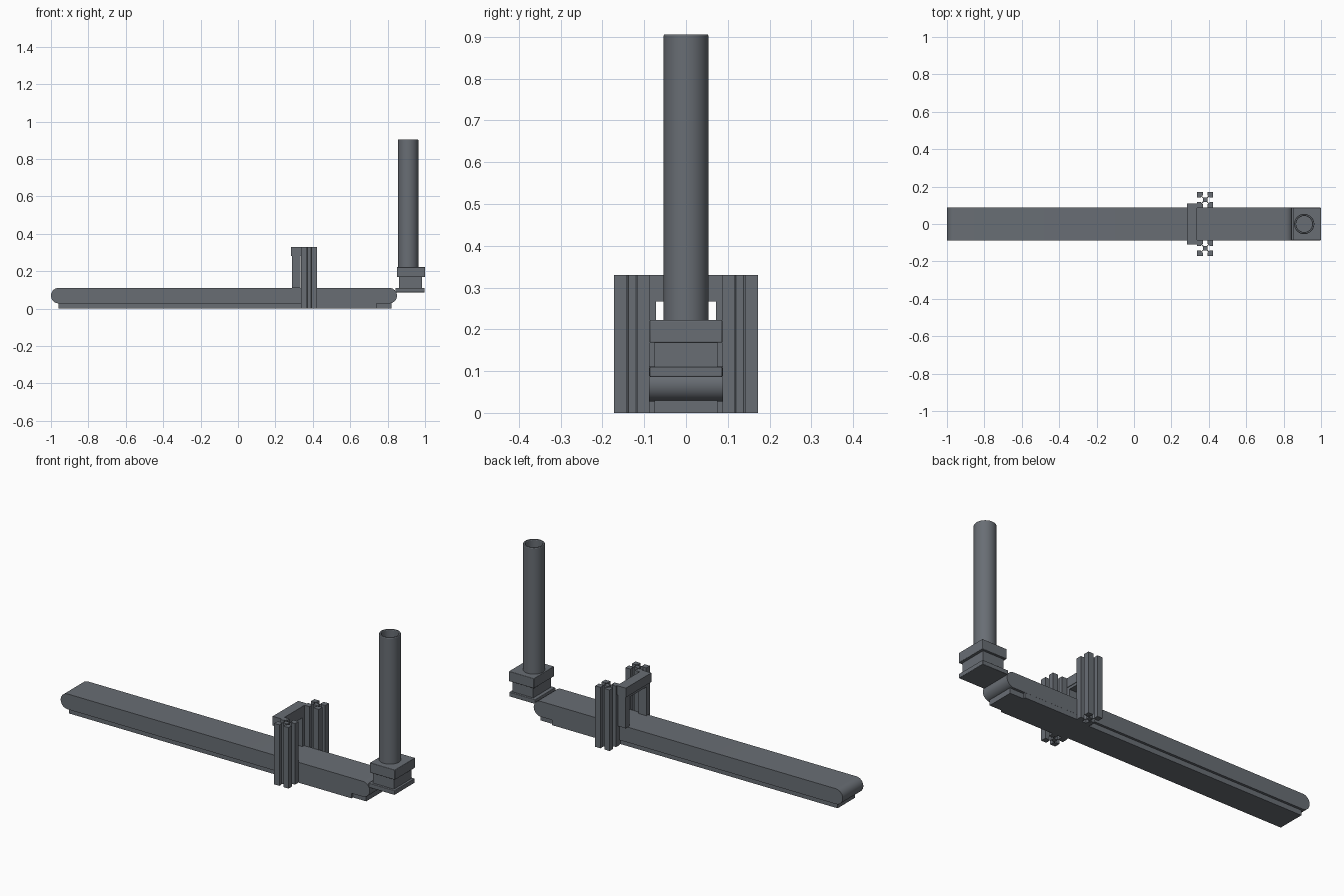
import bpy, bmesh
from math import pi, cos, sin
from mathutils import Vector

if "Cube" in bpy.data.objects:
    bpy.data.objects.remove(bpy.data.objects["Cube"])

GREY = bpy.data.materials.new("dark_grey")
GREY.diffuse_color = (0.14, 0.155, 0.175, 1)
GREY.use_nodes = True
GREY.node_tree.nodes["Principled BSDF"].inputs["Base Color"].default_value = GREY.diffuse_color


def link(name, bm):
    bmesh.ops.recalc_face_normals(bm, faces=bm.faces)
    me = bpy.data.meshes.new(name)
    bm.to_mesh(me)
    bm.free()
    me.materials.append(GREY)
    ob = bpy.data.objects.new(name, me)
    bpy.context.collection.objects.link(ob)
    return ob


def smooth(ob):
    bpy.ops.object.select_all(action='DESELECT')
    ob.select_set(True)
    bpy.context.view_layer.objects.active = ob
    bpy.ops.object.shade_smooth_by_angle(angle=pi / 6)


def box(name, x, y, z, bevel=0):
    bm = bmesh.new()
    bmesh.ops.create_cube(bm, size=1)
    for v in bm.verts:
        v.co = [(a + b) / 2 + c * (b - a) for c, (a, b) in zip(v.co, (x, y, z))]
    ob = link(name, bm)
    if bevel:
        mod = ob.modifiers.new("edge_round", 'BEVEL')
        mod.width, mod.segments = bevel, 3
        smooth(ob)
    return ob


def prism(name, points, direction):
    bm = bmesh.new()
    face = bm.faces.new([bm.verts.new(p) for p in points])
    new = bmesh.ops.extrude_face_region(bm, geom=[face])["geom"]
    verts = [g for g in new if isinstance(g, bmesh.types.BMVert)]
    bmesh.ops.translate(bm, verts=verts, vec=Vector(direction))
    return link(name, bm)


# Conveyor belt: stadium outline with rounded ends
R, ZC, N = 0.0415, 0.069, 20
ends = [(0.85 - R, -pi / 2), (-1 + R, pi / 2)]
outline = [(cx + R * cos(a0 + pi * i / N), -0.088, ZC + R * sin(a0 + pi * i / N))
           for cx, a0 in ends for i in range(N + 1)]
smooth(prism("conveyor_belt", outline, (0, 0.176, 0)))
box("conveyor_base", (-0.96, 0.82), (-0.075, 0.075), (0, 0.03))

# Slotted posts: one quarter of the section, rotated four times
quarter = [(0.012, 0.009), (0.0225, 0.0195), (0.0225, 0.0122), (0.043, 0.0122), (0.043, 0.043)]
quarter += [(y, x) for x, y in reversed(quarter[:-1])]
section = []
for k in range(4):
    c, s = round(cos(k * pi / 2)), round(sin(k * pi / 2))
    section += [(x * c - y * s, x * s + y * c) for x, y in quarter]
for side, label in ((-1, "front"), (1, "back")):
    prism(label + "_post", [(0.38 + x, side * 0.129 + y, 0) for x, y in section], (0, 0, 0.33))
    # Sensor bracket leg
    ys = sorted((side * 0.072, side * 0.105))
    box(label + "_bracket_leg", (0.288, 0.335), ys, (0.11, 0.285))
    # Filler between the base and the post
    ys = sorted((side * 0.074, side * 0.0875))
    box(label + "_base_filler", (0.34, 0.74), ys, (0, 0.0285))

# Bracket head with a lower lip
box("bracket_head", (0.284, 0.338), (-0.109, 0.109), (0.28, 0.33))
box("bracket_lip", (0.288, 0.335), (-0.073, 0.073), (0.266, 0.285))

# Feeder seat: plate, neck and collar
box("feeder_plate", (0.842, 0.998), (-0.087, 0.087), (0.086, 0.11), 0.003)
box("feeder_neck", (0.862, 0.985), (-0.075, 0.075), (0.105, 0.175))
box("feeder_collar", (0.85, 1.0), (-0.087, 0.087), (0.168, 0.222), 0.003)

# Hollow feeder tube, lathed from a wall section
wall = [(0.043, 0.215), (0.054, 0.215), (0.054, 0.902), (0.052, 0.905), (0.045, 0.905), (0.043, 0.902)]
bm = bmesh.new()
S = 48
rings = [[bm.verts.new((0.91 + r * cos(2 * pi * i / S), r * sin(2 * pi * i / S), z))
          for r, z in wall] for i in range(S)]
for i in range(S):
    a, b = rings[i], rings[(i + 1) % S]
    for j in range(len(wall)):
        k = (j + 1) % len(wall)
        bm.faces.new((a[j], b[j], b[k], a[k]))
smooth(link("feeder_tube", bm))
